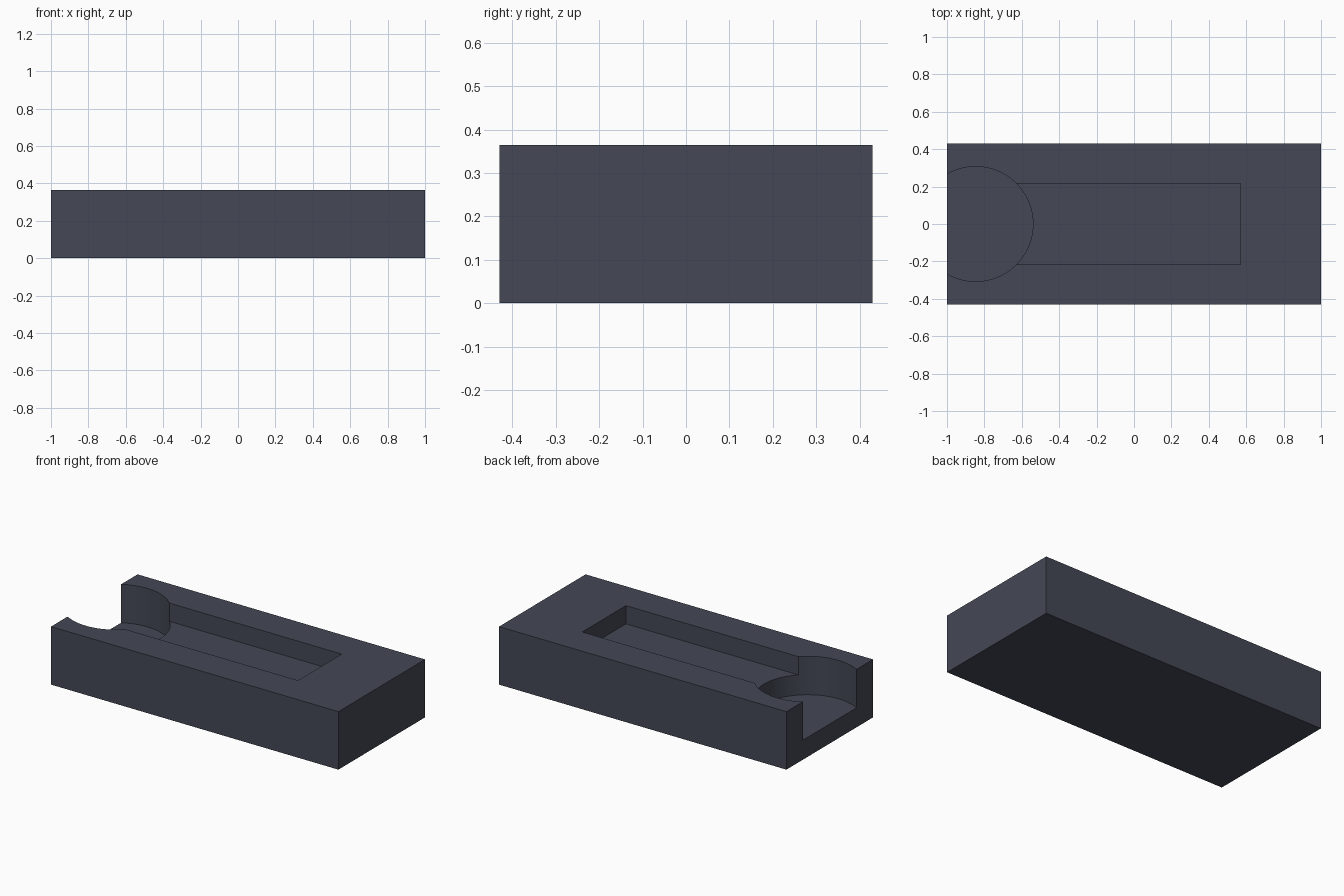
import bpy

if "Cube" in bpy.data.objects:
    bpy.data.objects.remove(bpy.data.objects["Cube"])

L, W, H = 2.0, 0.86, 0.365          # block size
ROUND_X, ROUND_R, ROUND_Z = -0.847, 0.307, 0.123   # deep round pocket
SLOT_END, SLOT_HALF, SLOT_Z = 0.57, 0.217, 0.25    # shallow long slot

slate = bpy.data.materials.new("slate_grey")
slate.diffuse_color = (0.058, 0.065, 0.09, 1)
slate.use_nodes = True
slate.node_tree.nodes["Principled BSDF"].inputs["Base Color"].default_value = slate.diffuse_color


def box(name, lo, hi):
    size = [b - a for a, b in zip(lo, hi)]
    mid = [(a + b) / 2 for a, b in zip(lo, hi)]
    bpy.ops.mesh.primitive_cube_add(size=1, location=mid)
    ob = bpy.context.object
    ob.name = name
    ob.scale = size
    bpy.ops.object.transform_apply(location=True, rotation=False, scale=True)
    ob.data.materials.append(slate)
    return ob


# Solid block
block = box("tray_block", (-L / 2, -W / 2, 0), (L / 2, W / 2, H))

# Cutters: round pocket open at the left end, and the slot leading into it
slot = box("slot_cutter", (ROUND_X, -SLOT_HALF, SLOT_Z), (SLOT_END, SLOT_HALF, H + 0.2))
bpy.ops.mesh.primitive_cylinder_add(vertices=96, radius=ROUND_R, depth=0.5,
                                    location=(ROUND_X, 0, ROUND_Z + 0.25))
pocket = bpy.context.object
pocket.name = "round_pocket_cutter"
pocket.data.materials.append(slate)

# Carve both recesses
bpy.context.view_layer.objects.active = block
for cutter in (pocket, slot):
    mod = block.modifiers.new(cutter.name, 'BOOLEAN')
    mod.operation = 'DIFFERENCE'
    mod.solver = 'EXACT'
    mod.object = cutter
    bpy.ops.object.modifier_apply(modifier=mod.name)
for cutter in (pocket, slot):
    bpy.data.objects.remove(cutter, do_unlink=True)

# Smooth the curved wall, keep the edges crisp
bpy.ops.object.select_all(action='DESELECT')
block.select_set(True)
bpy.context.view_layer.objects.active = block
bpy.ops.object.shade_smooth_by_angle()
